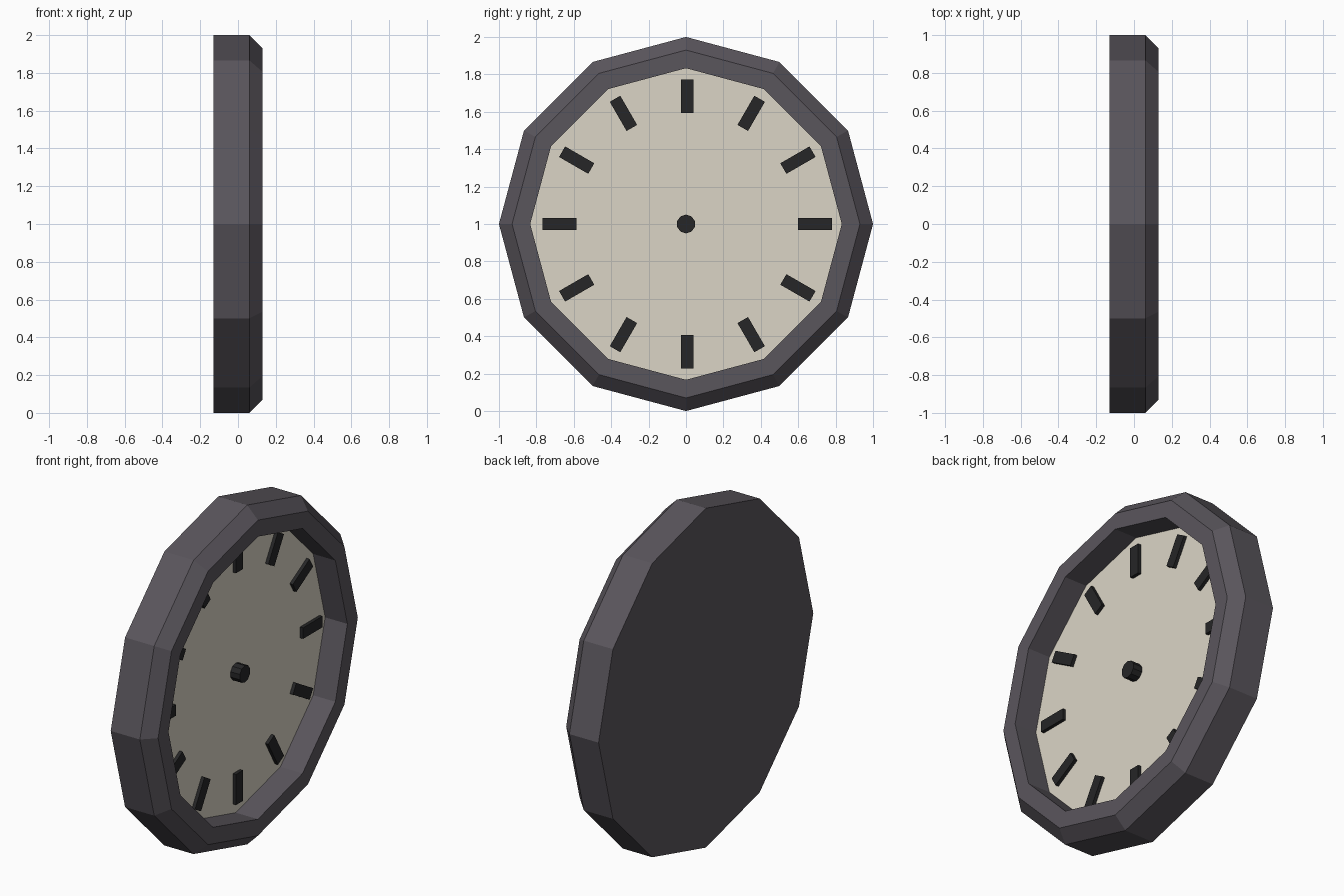
import bpy, bmesh, math

if "Cube" in bpy.data.objects:
    bpy.data.objects.remove(bpy.data.objects["Cube"])

SIDES = 12
FACE_X = -0.015   # depth of the dial surface


def material(name, rgb):
    m = bpy.data.materials.new(name)
    m.diffuse_color = (*rgb, 1.0)
    m.use_nodes = True
    m.node_tree.nodes["Principled BSDF"].inputs["Base Color"].default_value = m.diffuse_color
    return m


frame_mat = material("dark grey frame", (0.102, 0.092, 0.108))
dial_mat = material("cream dial", (0.71, 0.665, 0.565))
mark_mat = material("black marks", (0.019, 0.019, 0.020))


def finish(name, bm, mat):
    bmesh.ops.recalc_face_normals(bm, faces=bm.faces)
    mesh = bpy.data.meshes.new(name)
    bm.to_mesh(mesh)
    bm.free()
    mesh.materials.append(mat)
    ob = bpy.data.objects.new(name, mesh)
    bpy.context.collection.objects.link(ob)
    return ob


def lathe(name, profile, sides, mat, cap_end=True):
    """Spin (x, radius) points around the x axis at z = 1, capping the ends."""
    bm = bmesh.new()
    rings = []
    for x, r in profile:
        rings.append([bm.verts.new((x, r * math.sin(2 * math.pi * i / sides),
                                    1 + r * math.cos(2 * math.pi * i / sides)))
                      for i in range(sides)])
    for a, b in zip(rings, rings[1:]):
        for i in range(sides):
            j = (i + 1) % sides
            bm.faces.new((a[i], a[j], b[j], b[i]))
    bm.faces.new(rings[0])
    if cap_end:
        bm.faces.new(rings[-1])
    return finish(name, bm, mat)


# Frame: flat back, bevelled front rim, recess down into the body
lathe("clock_frame", [(-0.13, 1.0), (0.06, 1.0), (0.13, 0.93),
                      (0.13, 0.833), (FACE_X - 0.008, 0.833)], SIDES, frame_mat)

# Dial plate lying in the recess
lathe("dial", [(FACE_X - 0.008, 0.833), (FACE_X, 0.833)], SIDES, dial_mat)

# Centre hub
lathe("centre_hub", [(FACE_X - 0.004, 0.05), (FACE_X + 0.06, 0.05)], 10, mark_mat)

# Twelve hour marks arranged around the dial
bm = bmesh.new()
for k in range(12):
    ang = 2 * math.pi * k / 12
    s, c = math.sin(ang), math.cos(ang)
    cube = bmesh.ops.create_cube(bm, size=1.0)
    for v in cube["verts"]:
        x = FACE_X + 0.008 + v.co.x * 0.024
        t, r = v.co.y * 0.065, 0.683 + v.co.z * 0.18
        v.co = (x, 0.007 + r * s + t * c, 1 + r * c - t * s)
finish("hour_marks", bm, mark_mat)
